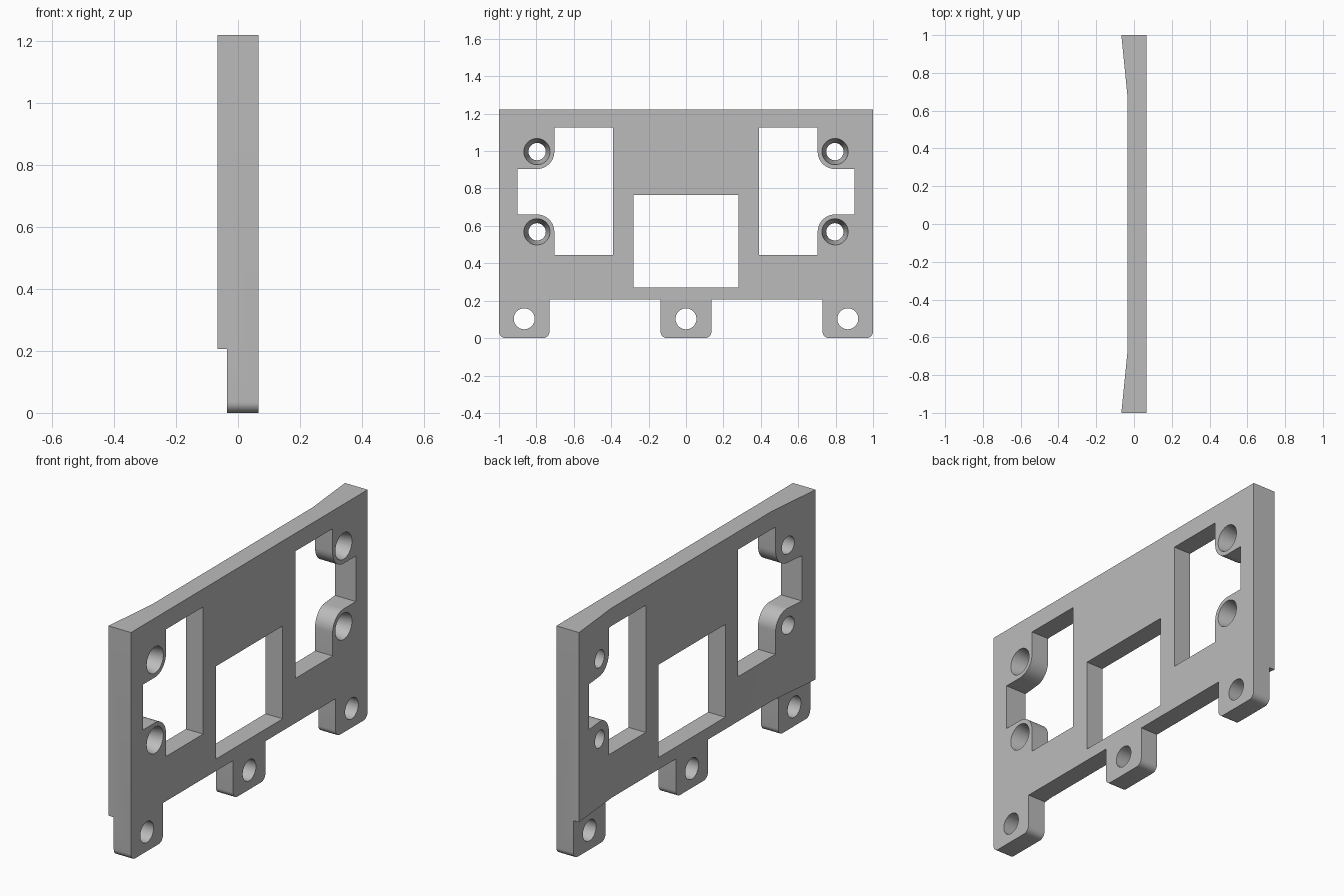
import bpy, bmesh
from math import sin, cos, radians, pi
from mathutils import Vector

cube = bpy.data.objects.get("Cube")
if cube:
    bpy.data.objects.remove(cube, do_unlink=True)

FRONT, THIN, BACK = 0.067, -0.035, -0.067   # depth levels along x
TOP, LEDGE = 1.221, 0.206                   # plate top and underside

grey = bpy.data.materials.new("plain grey")
grey.use_nodes = True
colour = (0.5, 0.5, 0.5, 1)
grey.diffuse_color = colour
grey.node_tree.nodes["Principled BSDF"].inputs["Base Color"].default_value = colour


def prism(name, points, lo, hi, axis="X"):
    """Extrude a (y, z) outline along x, or an (x, y) outline along z."""
    bm = bmesh.new()
    along_x = axis == "X"
    verts = [bm.verts.new((lo, a, b) if along_x else (a, b, lo)) for a, b in points]
    face = bm.faces.new(verts)
    new = bmesh.ops.extrude_face_region(bm, geom=[face])["geom"]
    shift = Vector((hi - lo, 0, 0)) if along_x else Vector((0, 0, hi - lo))
    bmesh.ops.translate(bm, vec=shift, verts=[g for g in new if isinstance(g, bmesh.types.BMVert)])
    bmesh.ops.recalc_face_normals(bm, faces=bm.faces)
    mesh = bpy.data.meshes.new(name)
    bm.to_mesh(mesh)
    bm.free()
    mesh.materials.append(grey)
    obj = bpy.data.objects.new(name, mesh)
    bpy.context.collection.objects.link(obj)
    return obj


def arc(y, z, r, start, end, steps=12):
    angles = [radians(start + (end - start) * i / steps) for i in range(steps + 1)]
    return [(y + r * cos(a), z + r * sin(a)) for a in angles]


def rect(y0, y1, z0, z1):
    return [(y0, z0), (y1, z0), (y1, z1), (y0, z1)]


def cut(cutter):
    """Subtract a cutter from the plate and discard it."""
    cutter.hide_render = True
    bpy.ops.object.select_all(action="DESELECT")
    bpy.context.view_layer.objects.active = plate
    plate.select_set(True)
    mod = plate.modifiers.new("cut", "BOOLEAN")
    mod.operation, mod.solver, mod.object = "DIFFERENCE", "EXACT", cutter
    bpy.ops.object.modifier_apply(modifier=mod.name)
    bpy.data.objects.remove(cutter, do_unlink=True)


def round_hole(y, z, r_back, r_front, lo, hi):
    bpy.ops.mesh.primitive_cone_add(vertices=48, radius1=r_back, radius2=r_front, depth=hi - lo,
                                    location=((lo + hi) / 2, y, z), rotation=(0, pi / 2, 0))
    hole = bpy.context.object
    hole.data.materials.append(grey)
    cut(hole)


# Plate outline with three rounded tabs along the bottom
R = 0.035
outline = [(1, TOP), (-1, TOP)]
for y0, y1 in ((-1, -0.73), (-0.136, 0.136), (0.73, 1)):
    if y0 > -1:
        outline.append((y0, LEDGE))
    outline += arc(y0 + R, R, R, 180, 270, 8) + arc(y1 - R, R, R, 270, 360, 8)
    if y1 < 1:
        outline.append((y1, LEDGE))
plate = prism("mounting_plate", outline, BACK, FRONT)

# Hollow back that thickens towards both ends, and thinner tabs
OUT = BACK - 0.1
cut(prism("back_hollow", [(OUT, -1), (BACK, -1), (THIN, -0.68), (THIN, 0.68), (BACK, 1), (OUT, 1)],
          -0.1, TOP + 0.1, "Z"))
cut(prism("tab_relief", rect(-1.1, 1.1, -0.1, LEDGE), OUT, THIN))

# Centre window
cut(prism("centre_window", rect(-0.282, 0.282, 0.27, 0.766), -0.2, 0.2))

# Side windows, notched around the rounded screw bosses
HY, LOW, HIGH, BOSS = 0.797, 0.568, 0.997, 0.093
for s in (1, -1):
    shape = [(0.39, 0.445), (HY - BOSS, 0.445)]
    shape += arc(HY, LOW, BOSS, 180, 90)
    shape += [(0.9, LOW + BOSS), (0.9, HIGH - BOSS)]
    shape += arc(HY, HIGH, BOSS, 270, 180)
    shape += [(HY - BOSS, 1.125), (0.39, 1.125)]
    cut(prism("side_window", [(s * y, z) for y, z in shape], -0.2, 0.2))
    # Tapered screw holes
    for z in (LOW, HIGH):
        round_hole(s * HY, z, 0.042, 0.071, -0.067, 0.071)

# Tab holes
for y in (-0.865, 0, 0.865):
    round_hole(y, 0.103, 0.056, 0.056, -0.2, 0.2)

bpy.ops.object.select_all(action="DESELECT")
plate.select_set(True)
bpy.context.view_layer.objects.active = plate
bpy.ops.object.shade_smooth_by_angle(angle=radians(25))
